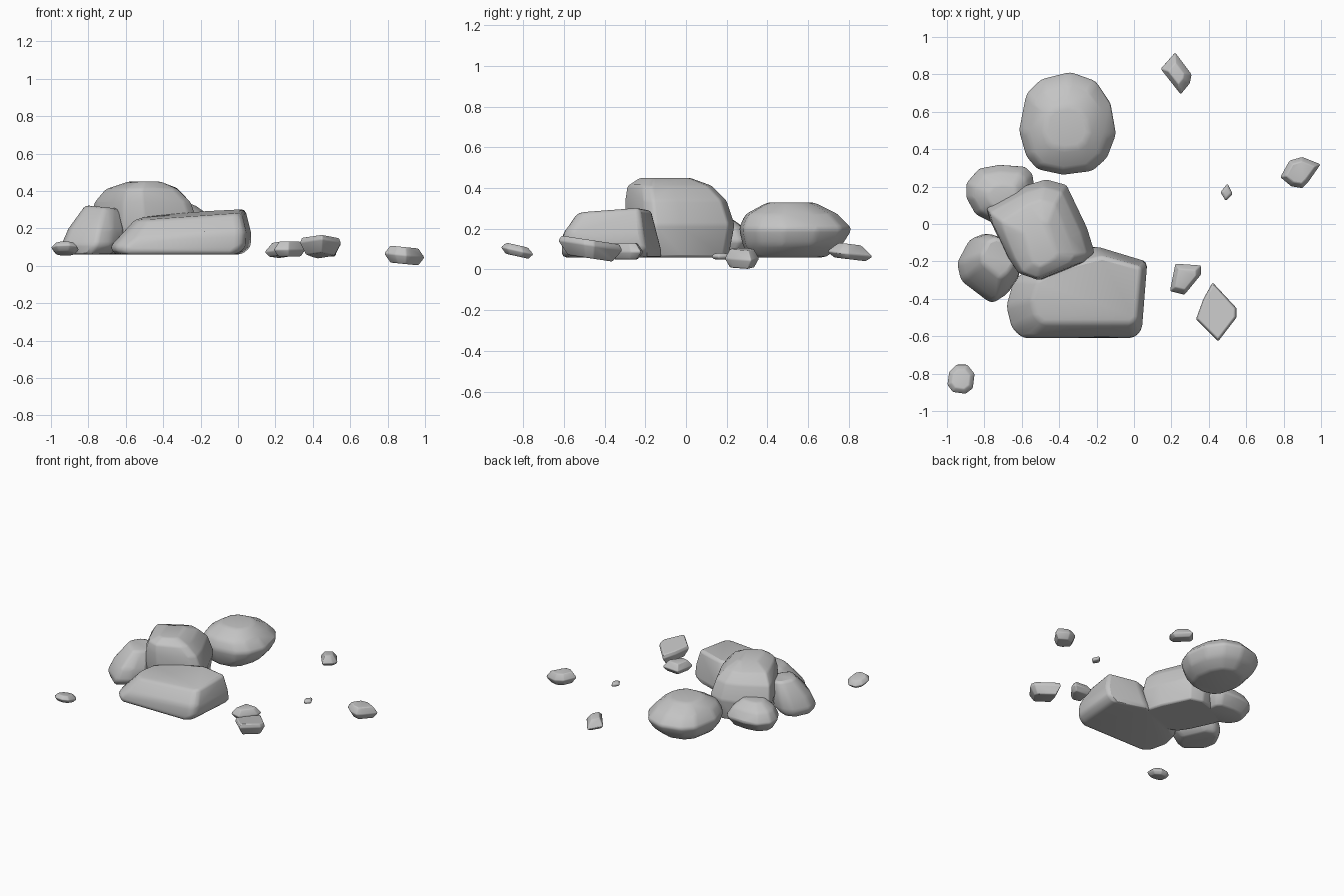
import bpy
import bmesh
from math import radians

# Remove the default cube
default_cube = bpy.data.objects.get("Cube")
if default_cube:
    bpy.data.objects.remove(default_cube, do_unlink=True)

# One plain stone colour
stone = bpy.data.materials.new("stone_grey")
stone.use_nodes = True
stone_colour = (.55, .55, .55, 1)
stone.diffuse_color = stone_colour
shader = next(n for n in stone.node_tree.nodes if n.type == "BSDF_PRINCIPLED")
shader.inputs["Base Color"].default_value = stone_colour
shader.inputs["Roughness"].default_value = .9


def ring(z, west=0, east=0, south=0, north=0, tilt_x=0, tilt_y=0):
    """One level of a rock: its outline drawn in from each side, and tilted."""
    return z, west, east, south, north, tilt_x, tilt_y


def rock(name, outline, rings, softness):
    """Wrap a convex skin around the stacked rings, then round its edges."""
    xs, ys = zip(*outline)
    left, right, front, back = min(xs), max(xs), min(ys), max(ys)
    width, depth = right - left, back - front
    bm = bmesh.new()
    for z, west, east, south, north, tilt_x, tilt_y in rings:
        for px, py in outline:
            u, v = (px - left) / width, (py - front) / depth
            x = left + west + u * (width - west - east)
            y = front + south + v * (depth - south - north)
            lift = tilt_x * (x - (left + right) / 2) + tilt_y * (y - (front + back) / 2)
            bm.verts.new((x, y, z + lift))
    bmesh.ops.convex_hull(bm, input=bm.verts[:])
    loose = [v for v in bm.verts if not v.link_faces]
    bmesh.ops.delete(bm, geom=loose, context="VERTS")
    bmesh.ops.dissolve_limit(bm, angle_limit=radians(6),
                             verts=bm.verts[:], edges=bm.edges[:])
    bmesh.ops.recalc_face_normals(bm, faces=bm.faces[:])
    mesh = bpy.data.meshes.new(name)
    bm.to_mesh(mesh)
    bm.free()
    mesh.materials.append(stone)
    obj = bpy.data.objects.new(name, mesh)
    bpy.context.collection.objects.link(obj)
    bevel = obj.modifiers.new("soft_edges", "BEVEL")
    bevel.width = softness
    bevel.segments = 2
    bevel.limit_method = "ANGLE"
    bevel.angle_limit = radians(20)
    bpy.ops.object.select_all(action="DESELECT")
    obj.select_set(True)
    bpy.context.view_layer.objects.active = obj
    bpy.ops.object.shade_smooth_by_angle(angle=radians(60))
    return obj


def pebble(name, outline, low, high, waist=.5, crown=.6, tilt_x=0, tilt_y=0):
    """A small stone: narrow base, full waist, flattened crown."""
    xs, ys = zip(*outline)
    width, depth = max(xs) - min(xs), max(ys) - min(ys)

    def level(z, scale):
        dx, dy = width * (1 - scale) / 2, depth * (1 - scale) / 2
        return ring(z, dx, dx, dy, dy, tilt_x, tilt_y)

    middle = low + (high - low) * waist
    rock(name, outline, [level(low, .7), level(middle, 1), level(high, crown)], .006)


# Large boulders
rock("round_boulder",
     [(-.34, .82), (-.5, .78), (-.58, .7), (-.62, .5), (-.58, .36), (-.52, .29),
      (-.38, .26), (-.22, .28), (-.14, .35), (-.09, .48), (-.12, .65), (-.2, .77)],
     [ring(.06, west=.1, east=.12, south=.05, north=.13),
      ring(.12, west=.03, east=.04, south=.02, north=.05),
      ring(.2),
      ring(.27, west=.05, east=.06, south=.03, north=.07),
      ring(.33, west=.14, east=.15, south=.14, north=.19)], .02)

rock("tall_boulder",
     [(-.47, .24), (-.57, .21), (-.79, .09), (-.77, .02), (-.68, -.17), (-.62, -.26),
      (-.5, -.3), (-.36, -.25), (-.25, -.2), (-.21, -.15), (-.25, -.02), (-.36, .21)],
     [ring(.06, west=.04, east=.03, south=.03, north=.03),
      ring(.22),
      ring(.34, west=.02, east=.04, north=.04),
      ring(.41, west=.08, east=.11, south=.01, north=.11),
      ring(.45, west=.2, east=.2, south=.07, north=.22)], .02)

rock("front_slab",
     [(.07, -.2), (.06, -.4), (.04, -.57), (0, -.61), (-.2, -.62), (-.6, -.61),
      (-.66, -.56), (-.69, -.44), (-.65, -.3), (-.5, -.2), (-.2, -.12), (-.08, -.16)],
     [ring(.06, west=.03, east=.05),
      ring(.1),
      ring(.16, west=.06, south=.01, north=.02, tilt_x=.06),
      ring(.27, west=.14, east=.03, south=.08, north=.05, tilt_x=.07, tilt_y=.07)], .025)

rock("left_back_boulder",
     [(-.72, .32), (-.83, .3), (-.9, .22), (-.9, .14), (-.85, .05),
      (-.75, 0), (-.6, .02), (-.52, .12), (-.54, .27), (-.58, .31)],
     [ring(.06, west=.05, east=.04, south=.05, north=.06),
      ring(.14),
      ring(.21, west=.04, east=.04, south=.03, north=.04),
      ring(.26, west=.12, east=.1, south=.08, north=.11)], .02)

rock("left_front_boulder",
     [(-.8, -.05), (-.88, -.08), (-.95, -.21), (-.93, -.3), (-.76, -.43),
      (-.68, -.38), (-.61, -.28), (-.71, -.08)],
     [ring(.06, west=.02, east=.07, south=.03, north=.03),
      ring(.11),
      ring(.2, west=.04, south=.03),
      ring(.32, west=.13, east=.02, south=.14, north=.02, tilt_x=-.1)], .02)

# Scattered small stones
pebble("back_stone",
       [(.22, .92), (.14, .83), (.25, .69), (.3, .75), (.31, .8)],
       low=.05, high=.125, waist=.35, crown=.5, tilt_y=-.12)
pebble("far_right_stone",
       [(.78, .25), (.83, .34), (.9, .36), (1, .32), (.93, .22), (.9, .19), (.84, .2)],
       low=.01, high=.1, crown=.7, tilt_x=-.1)
pebble("tiny_stone",
       [(.5, .22), (.46, .17), (.49, .12), (.53, .16)],
       low=.05, high=.08)
pebble("pointed_stone",
       [(.42, -.31), (.37, -.4), (.33, -.51), (.45, -.63), (.55, -.5), (.55, -.45)],
       low=.055, high=.145, waist=.7, crown=.9, tilt_y=-.15)
pebble("middle_stone",
       [(.22, -.21), (.36, -.22), (.36, -.27), (.27, -.38), (.19, -.36), (.21, -.25)],
       low=.05, high=.13, waist=.45, crown=.65)
pebble("front_left_stone",
       [(-.95, -.75), (-.99, -.79), (-1, -.86), (-.97, -.9), (-.9, -.91),
        (-.86, -.88), (-.85, -.8), (-.89, -.75)],
       low=.065, high=.12, crown=.65, tilt_y=-.22)
